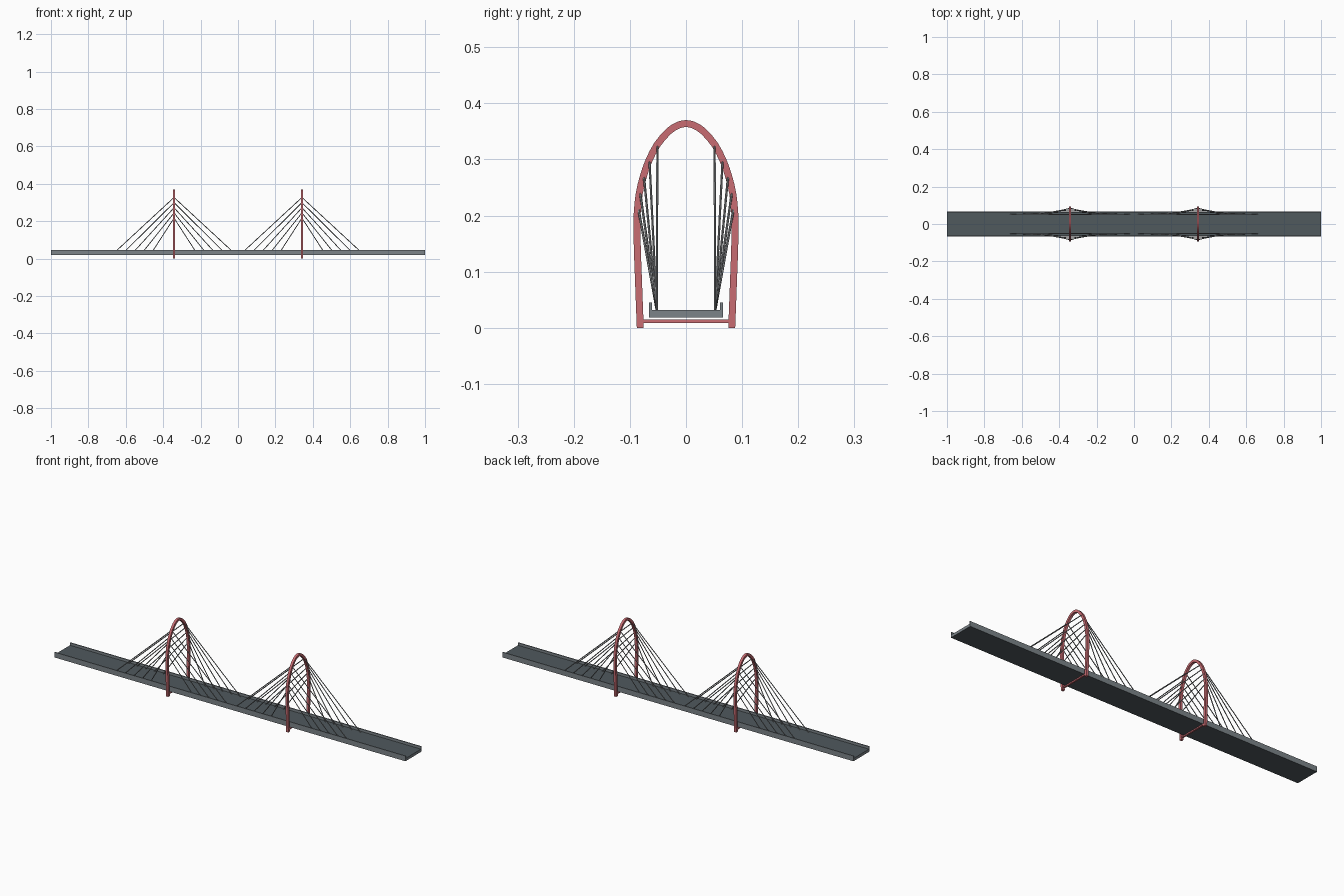
import bpy, bmesh, math
from mathutils import Vector

if "Cube" in bpy.data.objects:
    bpy.data.objects.remove(bpy.data.objects["Cube"])


def material(name, rgb):
    m = bpy.data.materials.new(name)
    m.diffuse_color = (*rgb, 1)
    m.use_nodes = True
    m.node_tree.nodes["Principled BSDF"].inputs["Base Color"].default_value = m.diffuse_color
    return m


RED = material("tower_red", (0.58, 0.15, 0.17))
GREY = material("deck_grey", (0.20, 0.23, 0.25))
ASPHALT = material("asphalt", (0.08, 0.10, 0.11))
STEEL = material("cable_steel", (0.24, 0.25, 0.26))


def finish(name, bm, mat):
    bmesh.ops.recalc_face_normals(bm, faces=bm.faces)
    me = bpy.data.meshes.new(name)
    bm.to_mesh(me)
    bm.free()
    ob = bpy.data.objects.new(name, me)
    bpy.context.collection.objects.link(ob)
    me.materials.append(mat)
    return ob


def extrude_profile(name, pts, x0, x1, mat):
    """Extrude a closed y-z outline along x."""
    bm = bmesh.new()
    face = bm.faces.new([bm.verts.new((x0, y, z)) for y, z in pts])
    r = bmesh.ops.extrude_face_region(bm, geom=[face])
    verts = [g for g in r["geom"] if isinstance(g, bmesh.types.BMVert)]
    bmesh.ops.translate(bm, verts=verts, vec=(x1 - x0, 0, 0))
    return finish(name, bm, mat)


# Arch centre line, right half from foot to crown, then mirrored
HALF = [(0.0815, 0.0), (0.0845, 0.08), (0.0872, 0.158), (0.0869, 0.205),
        (0.0832, 0.240), (0.0765, 0.268), (0.0670, 0.296), (0.0510, 0.327),
        (0.0300, 0.351), (0.0140, 0.3610)]
KEYS = [Vector(p) for p in HALF] + [Vector((0, 0.364))] \
    + [Vector((-y, z)) for y, z in reversed(HALF)]
TOWER_X = 0.342
T = 0.0062


def smooth_path(keys, steps=2):
    """Catmull-Rom curve through the key points."""
    out, last = [], len(keys) - 1
    for i in range(last):
        a, b, c, d = (keys[max(0, min(last, k))] for k in range(i - 1, i + 3))
        for s in range(steps):
            t = s / steps
            out.append(0.5 * (2 * b + (c - a) * t + (2 * a - 5 * b + 4 * c - d) * t ** 2
                              + (3 * b - a - 3 * c + d) * t ** 3))
    return out + [keys[-1]]


def arch_outline():
    path = smooth_path(KEYS)
    outer, inner = [], []
    last = len(path) - 1
    for i, p in enumerate(path):
        d = (path[min(i + 1, last)] - path[max(i - 1, 0)]).normalized()
        n = Vector((d.y, -d.x)) * T
        if i in (0, last):
            n = Vector((math.copysign(T, p.x), 0))
        outer.append(p + n)
        inner.append(p - n)
    return outer + inner[::-1]


def arch_y(z):
    """Half width of the arch centre line at height z."""
    for (y0, z0), (y1, z1) in zip(HALF, HALF[1:]):
        if z0 <= z <= z1:
            return y0 + (y1 - y0) * (z - z0) / (z1 - z0)
    return 0.05


def add_cable(bm, a, b, radius=0.0022):
    d = b - a
    r = bmesh.ops.create_cone(bm, cap_ends=True, segments=6, radius1=radius,
                              radius2=radius, depth=d.length)
    rot = d.to_track_quat("Z", "Y").to_matrix()
    bmesh.ops.rotate(bm, verts=r["verts"], matrix=rot)
    bmesh.ops.translate(bm, verts=r["verts"], vec=(a + b) / 2)


# Road deck with raised edge parapets; dark road surface and underside
deck = extrude_profile("deck", [(-0.066, 0.018), (0.066, 0.018), (0.066, 0.045),
                                (0.061, 0.045), (0.061, 0.032), (-0.061, 0.032),
                                (-0.061, 0.045), (-0.066, 0.045)], -1, 1, GREY)
deck.data.materials.append(ASPHALT)
for poly in deck.data.polygons:
    if abs(poly.normal.z) > 0.9 and poly.center.z < 0.04:
        poly.material_index = 1

for side, x in (("left", -TOWER_X), ("right", TOWER_X)):
    # Arched tower and the beam under the deck
    extrude_profile(side + "_tower_arch", arch_outline(), x - T, x + T, RED)
    extrude_profile(side + "_tower_crossbeam",
                    [(-0.08, 0.009), (0.08, 0.009), (0.08, 0.015), (-0.08, 0.015)],
                    x - 0.004, x + 0.004, RED)
    # Stay cables fanning both ways on both edges
    bm = bmesh.new()
    for i in range(5):
        z = 0.327 - 0.0275 * i
        reach = 0.32 - 0.05 * i
        for sy in (-1, 1):
            for sx in (-1, 1):
                add_cable(bm, Vector((x + sx * reach, sy * 0.052, 0.031)),
                          Vector((x, sy * arch_y(z), z)))
    finish(side + "_stay_cables", bm, STEEL)
